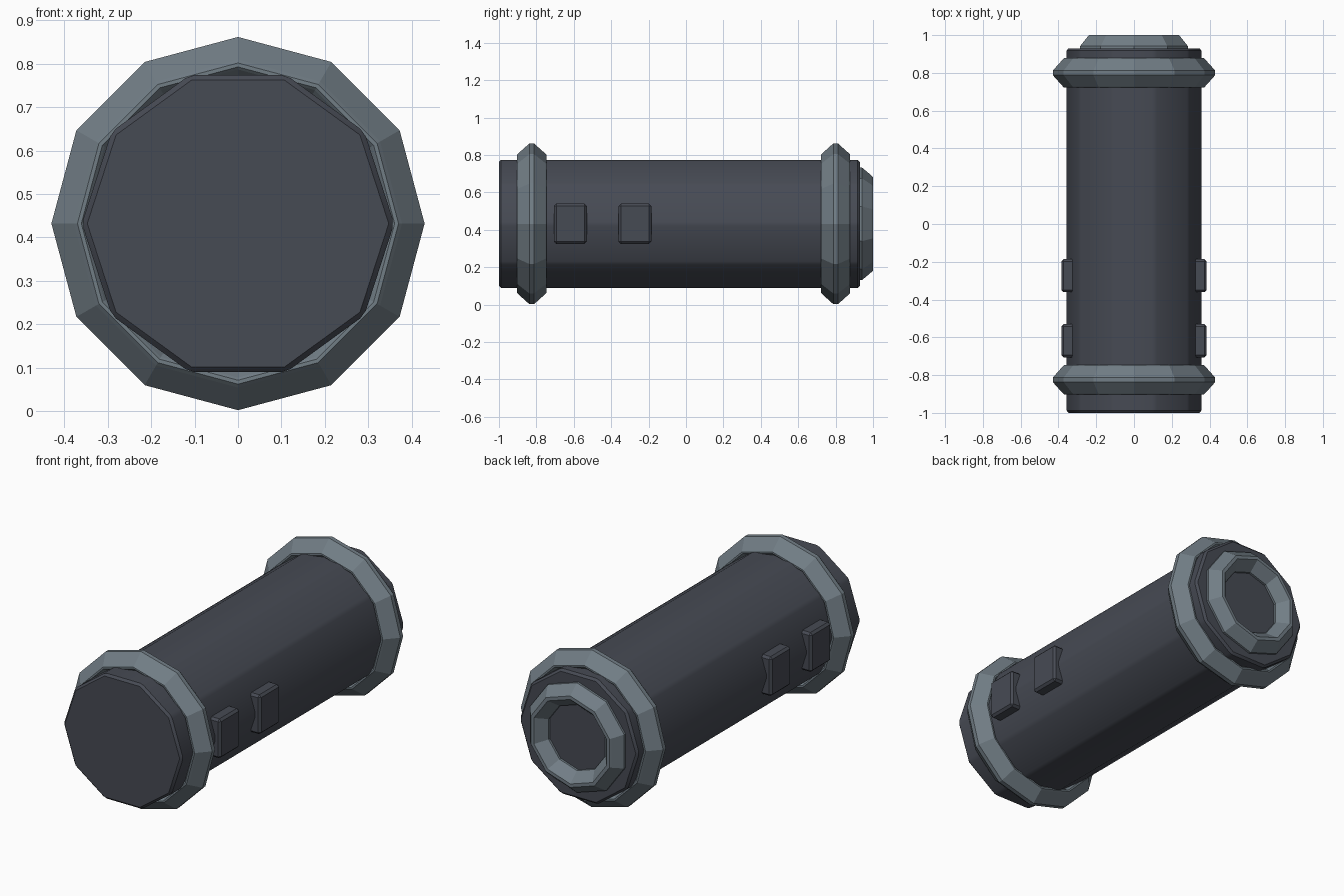
import bpy, bmesh, math
from mathutils import Matrix, Vector

cube = bpy.data.objects.get("Cube")
if cube:
    bpy.data.objects.remove(cube, do_unlink=True)

AXIS_Z = 0.432


def material(name, rgb):
    m = bpy.data.materials.new(name)
    m.use_nodes = True
    m.diffuse_color = (*rgb, 1)
    m.node_tree.nodes["Principled BSDF"].inputs["Base Color"].default_value = (*rgb, 1)
    return m


dark = material("dark slate", (0.062, 0.069, 0.088))
steel = material("blue grey steel", (0.165, 0.205, 0.235))


def finish(name, bm, mat, bevel=0, smooth=False):
    bmesh.ops.recalc_face_normals(bm, faces=bm.faces[:])
    if bevel:
        bmesh.ops.bevel(bm, geom=bm.edges[:], offset=bevel, segments=1,
                        affect='EDGES', clamp_overlap=True)
    mesh = bpy.data.meshes.new(name)
    bm.to_mesh(mesh)
    bm.free()
    mesh.materials.append(mat)
    obj = bpy.data.objects.new(name, mesh)
    bpy.context.collection.objects.link(obj)
    if smooth:
        bpy.ops.object.select_all(action='DESELECT')
        obj.select_set(True)
        bpy.context.view_layer.objects.active = obj
        bpy.ops.object.shade_smooth_by_angle(angle=math.radians(25))
    return obj


def faceted_ring(name, y, profile, sides, turn):
    """Sweep a closed (radius, depth) profile around the long axis."""
    bm = bmesh.new()
    loops = []
    for i in range(sides):
        a = turn + math.tau * i / sides
        loops.append([bm.verts.new((r * math.cos(a), y + d, AXIS_Z + r * math.sin(a)))
                      for r, d in profile])
    n = len(profile)
    for i in range(sides):
        p, q = loops[i], loops[(i + 1) % sides]
        for j in range(n):
            k = (j + 1) % n
            bm.faces.new((p[j], p[k], q[k], q[j]))
    return finish(name, bm, steel)


def hex_profile(outer, shoulder, lip, inner, half):
    """Chamfered hexagonal section, symmetric front to back."""
    side = [(outer, 0.012), (shoulder, half - 0.008), (shoulder - 0.008, half),
            (lip + 0.006, half), (lip, half - 0.006), (inner, 0.012)]
    return side + [(r, -d) for r, d in reversed(side)]


# Ten-sided barrel
bm = bmesh.new()
front, back = -1.0, 0.93
bmesh.ops.create_cone(bm, cap_ends=True, segments=10, radius1=0.36, radius2=0.36,
                      depth=back - front,
                      matrix=Matrix.Translation((0, (front + back) / 2, AXIS_Z))
                      @ Matrix.Rotation(math.pi / 2, 4, 'X')
                      @ Matrix.Rotation(math.pi / 2, 4, 'Z'))
# Turn so that flats face up and down and corners face the sides
corner = max(v.co.x for v in bm.verts)
if corner < 0.359:
    bmesh.ops.rotate(bm, verts=bm.verts[:], cent=(0, 0, AXIS_Z),
                     matrix=Matrix.Rotation(math.pi / 10, 3, 'Y'))
finish("barrel", bm, dark, bevel=0.012, smooth=True)

# Twelve-sided collars at both ends
for name, y in (("front_collar", -0.825), ("rear_collar", 0.80)):
    faceted_ring(name, y, hex_profile(0.43, 0.378, 0.355, 0.31, 0.078), 12, 0)

# Raised rim on the rear face
faceted_ring("rear_rim", 0.93, hex_profile(0.30, 0.258, 0.225, 0.18, 0.07), 10, math.pi / 2)

# Two buttons on each side
for side, sx in (("left", 1), ("right", -1)):
    for place, y in (("front", -0.618), ("rear", -0.273)):
        bm = bmesh.new()
        bmesh.ops.create_cube(bm, size=1, matrix=Matrix.Translation((sx * 0.345, y, AXIS_Z))
                              @ Matrix.Diagonal(Vector((0.08, 0.175, 0.215, 1))))
        finish(f"{side}_{place}_button", bm, dark, bevel=0.012)
